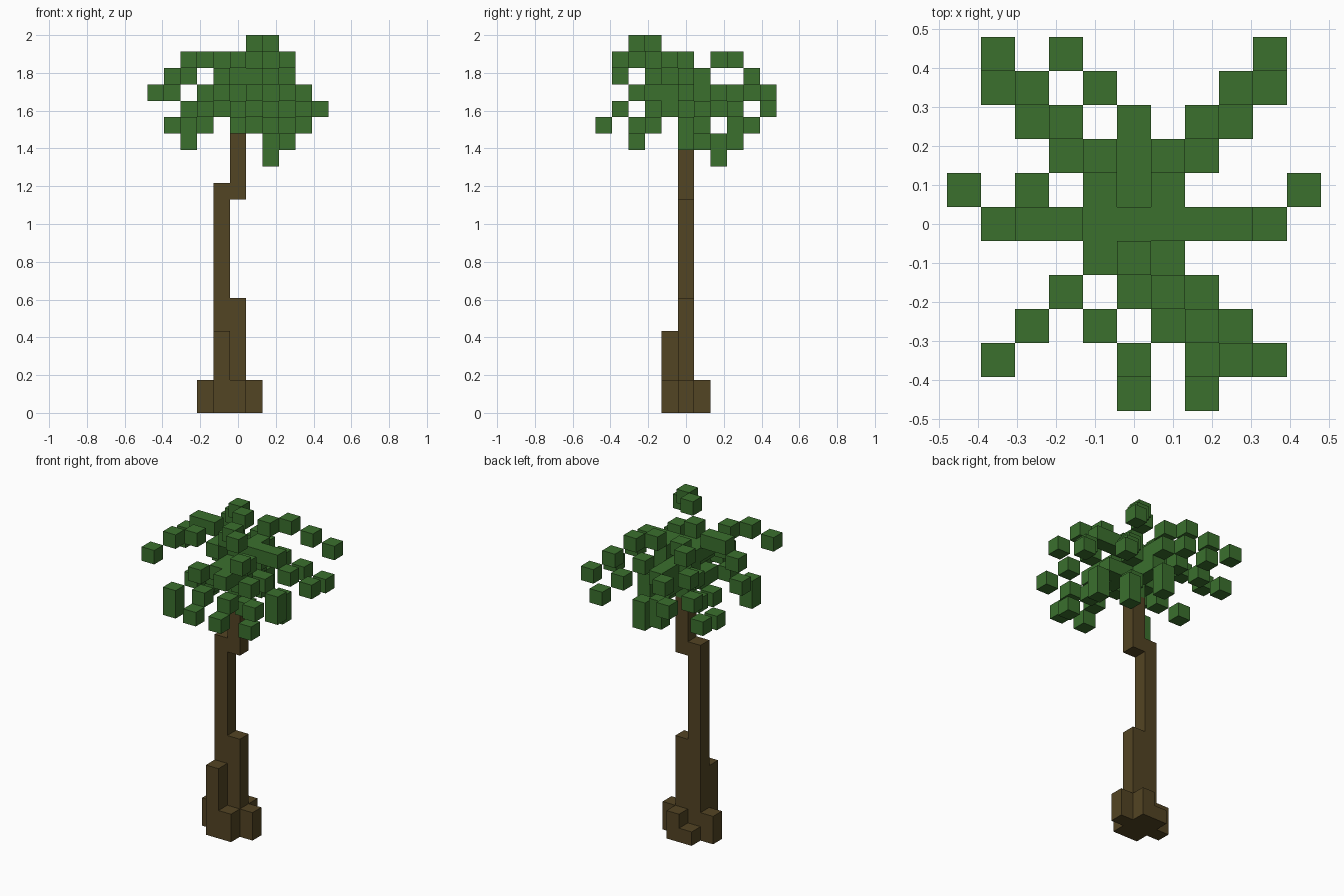
import bpy
import bmesh
from mathutils import Vector

cube = bpy.data.objects.get("Cube")
if cube:
    bpy.data.objects.remove(cube, do_unlink=True)

UNIT = 2 / 23  # edge of one block

COMPASS = {"N": Vector((0, 1, 0)), "S": Vector((0, -1, 0)),
           "E": Vector((1, 0, 0)), "W": Vector((-1, 0, 0)),
           "+": Vector((0, 0, 1)), "-": Vector((0, 0, -1))}


def make_material(name, rgb):
    mat = bpy.data.materials.new(name)
    mat.use_nodes = True
    color = (*rgb, 1)
    mat.diffuse_color = color
    bsdf = next(n for n in mat.node_tree.nodes if n.type == "BSDF_PRINCIPLED")
    bsdf.inputs["Base Color"].default_value = color
    return mat


def stack(x, y, bottom, top):
    """Upright column of blocks, bottom layer up to but not including top."""
    return {(x, y, z) for z in range(bottom, top)}


def frond(height, steps):
    """Blocks along a path of compass steps; + rises and - falls one layer."""
    pos = Vector((0, 0, height))
    cells = set()
    for step in steps.split():
        for letter in step:
            pos = pos + COMPASS[letter]
        cells.add(tuple(round(c) for c in pos))
    return cells


def build_blocks(name, cells, mat):
    """Mesh of the outer faces of a set of blocks."""
    bm = bmesh.new()
    for cell in sorted(cells):
        center = Vector(cell) + Vector((0, 0, 0.5))
        for normal in COMPASS.values():
            if tuple(round(c) for c in Vector(cell) + normal) in cells:
                continue
            side = Vector((normal.y, normal.z, normal.x))
            up = normal.cross(side)
            corners = (-side - up, side - up, side + up, up - side)
            bm.faces.new([bm.verts.new((center + (normal + c) / 2) * UNIT)
                          for c in corners])
    mesh = bpy.data.meshes.new(name)
    bm.to_mesh(mesh)
    bm.free()
    mesh.materials.append(mat)
    obj = bpy.data.objects.new(name, mesh)
    bpy.context.collection.objects.link(obj)
    return obj


bark = make_material("bark_brown", (0.086, 0.058, 0.017))
leaf = make_material("leaf_green", (0.043, 0.162, 0.027))

# Crooked trunk
trunk = stack(-1, 0, 0, 14) | stack(0, 0, 0, 7) | stack(0, 0, 13, 17)

# Root flare around the foot
trunk |= stack(-1, -1, 0, 5) | stack(0, -1, 0, 2) | stack(1, 0, 0, 2)
trunk |= stack(-2, 0, 0, 2) | stack(0, 1, 0, 2) | stack(-1, 1, 0, 1)
build_blocks("trunk", trunk, bark)

# Crown: a core with arching fronds in three tiers
CROWN = 19
upper = ["W+ W+ W W- NW-", "SW+ SW+ SW SW-", "NW+ N+ NW NW- NW-",
         "NE+ N+ NE NE- NE-", "E+ E E E- NE-", "S++ SE+ SE SE-"]
middle = ["SE SE+ SE- SE-", "S S SW SE- S-", "S SE S SE- S-",
          "N N N NW NW-", "NW NW NW- NW-", "NE NE NE- NE-"]
lower = ["N N N- -", "NE- NE- -", "E E E- -",
         "SE SE- SE-", "SW SW SW- -", "W W- NW-"]

crown = stack(0, 0, CROWN - 2, CROWN + 2)
for path in upper + middle:
    crown |= frond(CROWN, path)
for path in lower:
    crown |= frond(CROWN - 1, path)
build_blocks("leaf_crown", crown, leaf)
